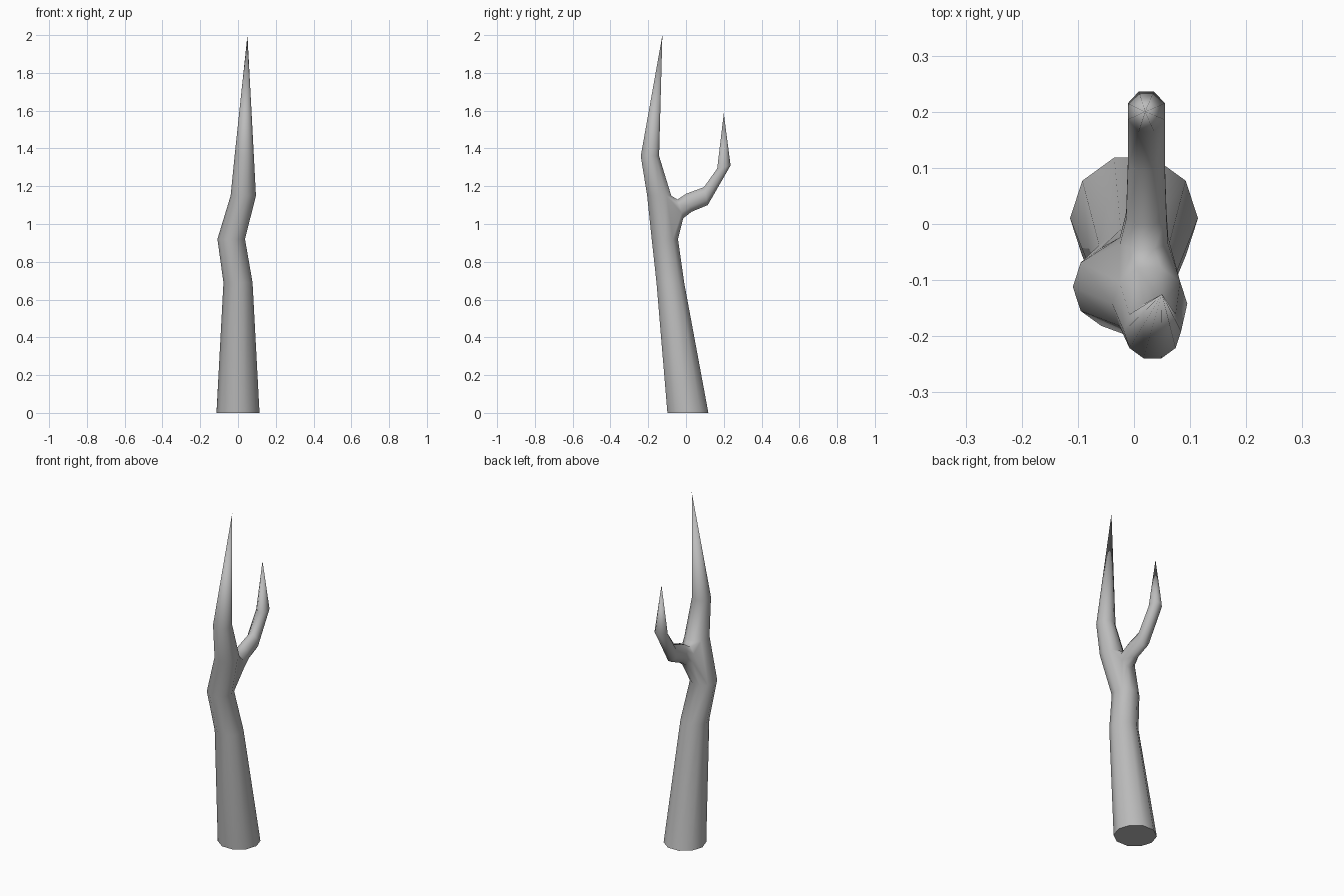
import bpy
import bmesh
from math import cos, sin, radians, hypot
from mathutils import Vector

default = bpy.data.objects.get("Cube")
if default:
    bpy.data.objects.remove(default)

bark = bpy.data.materials.new("grey_bark")
bark.use_nodes = True
bark.diffuse_color = (0.5, 0.5, 0.5, 1)
bark.node_tree.nodes["Principled BSDF"].inputs["Base Color"].default_value = (0.5, 0.5, 0.5, 1)

bm = bmesh.new()


def loft(a, b, skip=()):
    """Join two rings of equal size with quads."""
    n = len(a)
    for i in range(n):
        if i not in skip:
            bm.faces.new((a[i], a[(i + 1) % n], b[(i + 1) % n], b[i]))


def spike(ring, tip):
    """Close a ring to a point."""
    top = bm.verts.new(tip)
    for i in range(len(ring)):
        bm.faces.new((ring[i], ring[(i + 1) % len(ring)], top))


# Trunk: ten-sided level rings as (x, y, z, radius)
SIDES = 10
trunk = []
for x, y, z, r in ((0, 0.01, 0, 0.114), (0, -0.083, 0.69, 0.077),
                   (-0.036, -0.112, 0.92, 0.073), (0.028, -0.142, 1.15, 0.067),
                   (0.033, -0.191, 1.36, 0.051)):
    trunk.append([bm.verts.new((x + r * cos(radians(36 * i)), y + r * sin(radians(36 * i)), z))
                  for i in range(SIDES)])
bm.faces.new(trunk[0])
for k in range(len(trunk) - 1):
    # The three back faces below the fork stay open for the branch
    loft(trunk[k], trunk[k + 1], skip=(1, 2, 3) if k == 2 else ())
spike(trunk[-1], (0.05, -0.125, 2))

# Branch: eight-sided rings from lower (y, z) and upper (y, z) edge, x and half width
previous = trunk[2][1:5] + trunk[3][4:0:-1]
for low, high, x, half in (((-0.015, 1.03), (-0.045, 1.13), 0.018, 0.043),
                           ((0.03, 1.065), (0.0, 1.16), 0.022, 0.036),
                           ((0.115, 1.10), (0.095, 1.195), 0.022, 0.033),
                           ((0.236, 1.31), (0.165, 1.293), 0.022, 0.033)):
    bottom, top = Vector((x, *low)), Vector((x, *high))
    centre, up = (bottom + top) / 2, (top - bottom) / 2
    ring = []
    for i in range(8):
        a = radians(-22.5 - 45 * i)
        offset = (Vector((half, 0, 0)) * cos(a) + up * sin(a)) / cos(radians(22.5))
        ring.append(bm.verts.new(centre + offset))
    loft(previous, ring)
    previous = ring
spike(previous, (0.02, 0.2, 1.585))

bmesh.ops.recalc_face_normals(bm, faces=bm.faces)
mesh = bpy.data.meshes.new("bare_tree")
bm.to_mesh(mesh)
bm.free()
tree = bpy.data.objects.new("bare_tree", mesh)
bpy.context.collection.objects.link(tree)
mesh.materials.append(bark)

# Smooth bark, crisp base
bpy.ops.object.select_all(action="DESELECT")
tree.select_set(True)
bpy.context.view_layer.objects.active = tree
bpy.ops.object.shade_smooth_by_angle(angle=radians(75))
